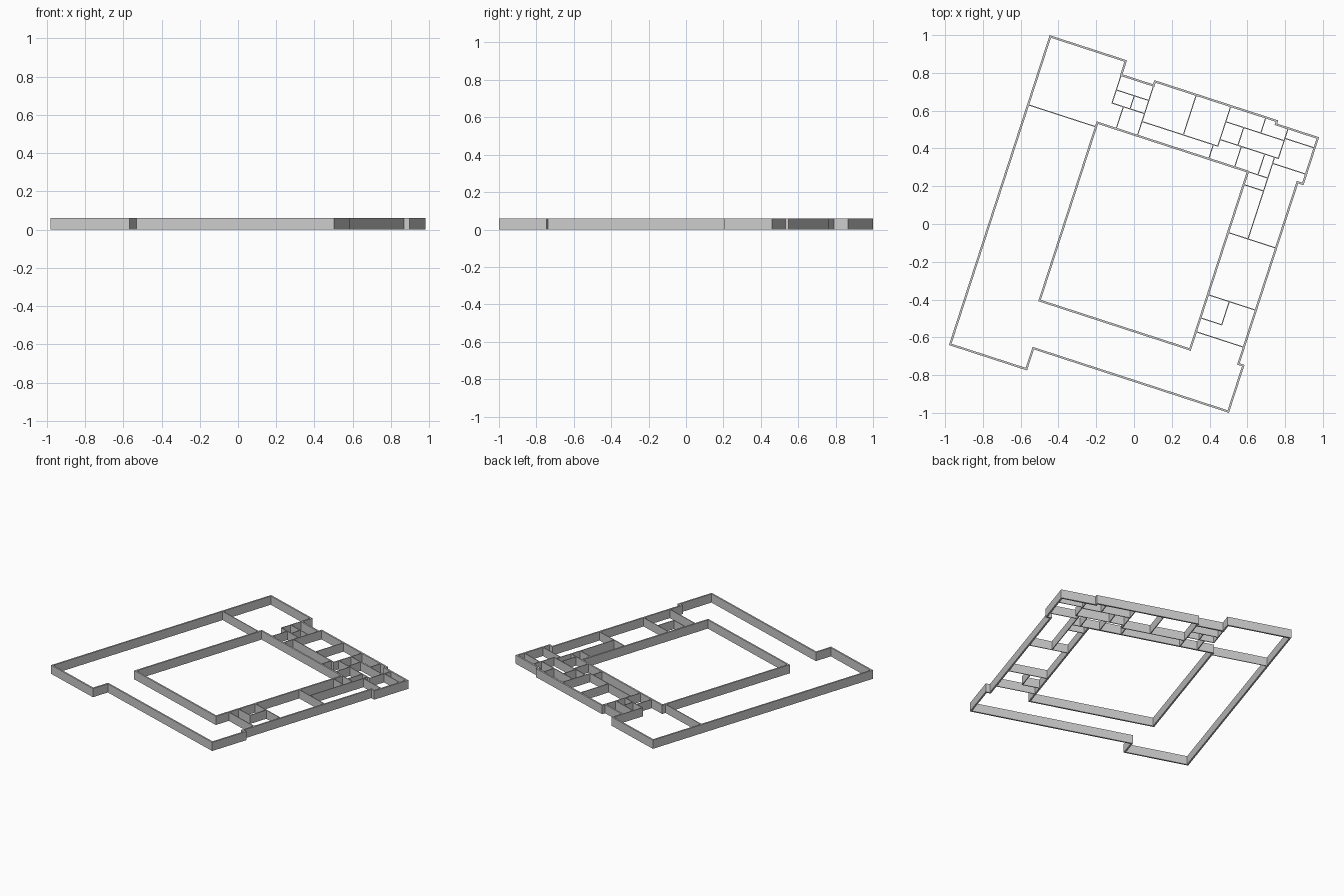
import bpy, bmesh
from math import radians
from mathutils import Matrix, Vector

if "Cube" in bpy.data.objects:
    bpy.data.objects.remove(bpy.data.objects["Cube"])

HEIGHT = 0.06
THICK, THIN = 0.011, 0.0055
# the plan is drawn square, then turned 18 degrees clockwise
TURN = Matrix.Translation((0, -0.002, 0)) @ Matrix.Rotation(radians(-18), 4, 'Z')


def finish(name, bm):
    bmesh.ops.recalc_face_normals(bm, faces=bm.faces)
    bm.transform(TURN)
    mesh = bpy.data.meshes.new(name)
    bm.to_mesh(mesh)
    bm.free()
    bpy.context.collection.objects.link(bpy.data.objects.new(name, mesh))


def ring_wall(name, pts):
    """Closed mitred wall centred on a right-angled outline."""
    bm = bmesh.new()
    pts = [Vector(p) for p in pts]
    n = len(pts)
    loops = []
    for i, p in enumerate(pts):
        a = (p - pts[i - 1]).normalized()
        b = (pts[(i + 1) % n] - p).normalized()
        off = Vector((-a.y - b.y, a.x + b.x)) * THICK / 2
        loops.append([bm.verts.new((q.x, q.y, z)) for q, z in
                      ((p + off, 0), (p - off, 0), (p - off, HEIGHT), (p + off, HEIGHT))])
    for i in range(n):
        a, b = loops[i], loops[(i + 1) % n]
        for k in range(4):
            m = (k + 1) % 4
            bm.faces.new((a[k], a[m], b[m], b[k]))
    finish(name, bm)


def partition(name, x0, x1, y0, y1):
    bm = bmesh.new()
    mat = (Matrix.Translation(((x0 + x1) / 2, (y0 + y1) / 2, HEIGHT / 2))
           @ Matrix.Diagonal((x1 - x0, y1 - y0, HEIGHT, 1)))
    bmesh.ops.create_cube(bm, size=1, matrix=mat)
    finish(name, bm)


# outer wall and courtyard wall
ring_wall("outer_wall", [
    (-.729, .809), (-.309, .809), (-.309, .731), (-.128, .731),
    (-.128, .754), (.551, .754), (.551, .736), (.784, .736),
    (.784, .480), (.754, .480), (.754, -.532), (.781, -.532),
    (.781, -.788), (-.305, -.788), (-.305, -.905), (-.729, -.905)])
ring_wall("courtyard_wall", [(-.351, .452), (.487, .452), (.487, -.538), (-.351, -.538)])

# cross partitions: (y, x start, x end)
cross = [(.429, -.729, -.351), (.575, -.309, -.128), (.648, -.309, -.128),
         (.531, -.128, .294), (.667, .294, .619), (.568, .294, .619),
         (.680, .619, .784), (.534, .598, .784), (.452, .487, .598),
         (.380, .487, .598), (.113, .487, .754), (-.233, .487, .754),
         (-.362, .487, .606), (-.439, .487, .754)]
# long partitions: (x, y start, y end)
long = [(-.309, .5695, .731), (-.209, .575, .648), (-.246, .452, .575),
        (-.128, .452, .731), (.102, .531, .754), (.294, .5255, .754),
        (.269, .452, .531), (.489, .667, .754), (.394, .568, .667),
        (.619, .5625, .736), (.598, .113, .568), (.413, .452, .568),
        (.543, .452, .568), (.606, -.3675, -.233)]
h = THIN / 2
for i, (y, a, b) in enumerate(cross):
    partition(f"cross_partition_{i + 1}", a + h, b - h, y - h, y + h)
for i, (x, a, b) in enumerate(long):
    partition(f"long_partition_{i + 1}", x - h, x + h, a + h, b - h)
